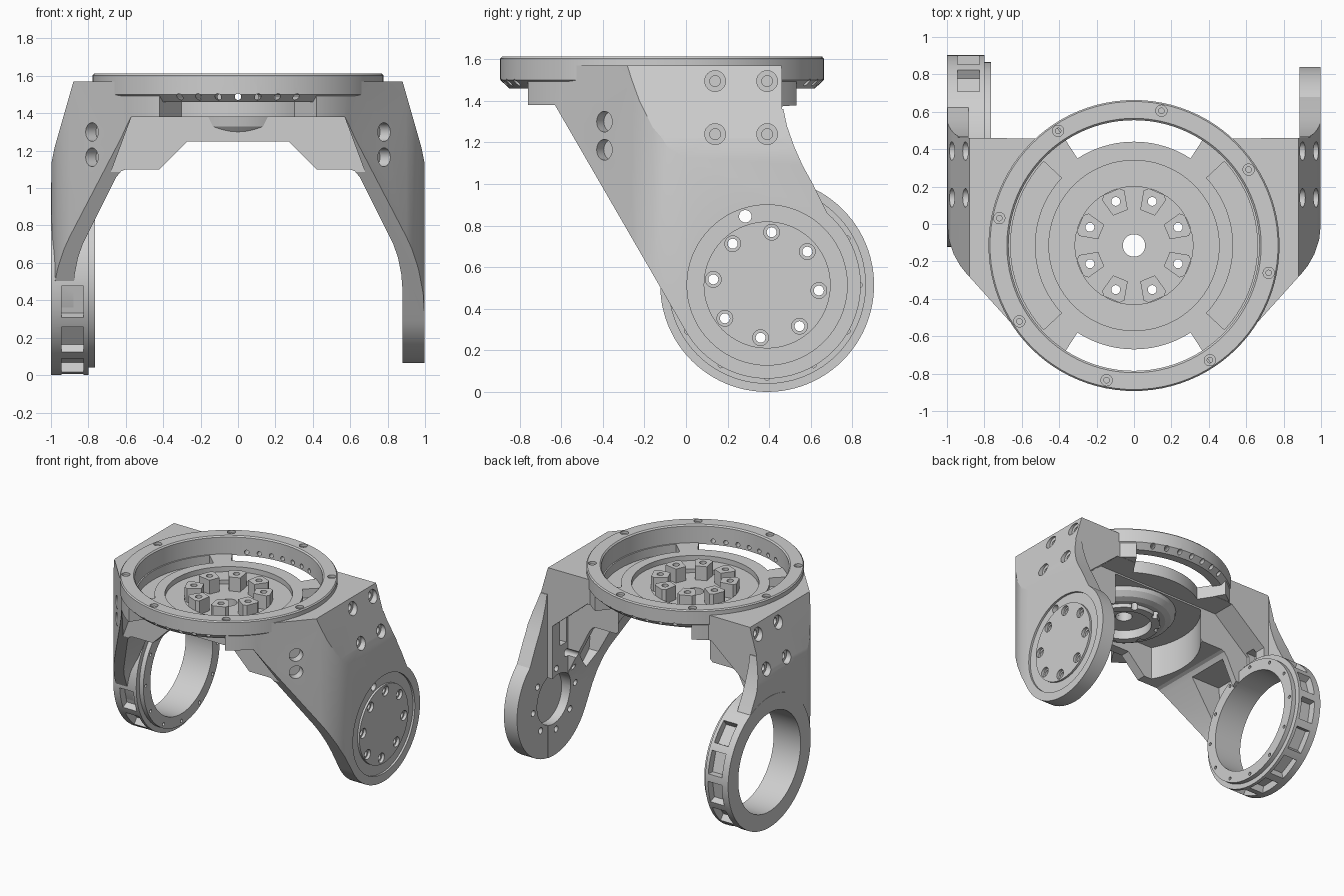
import bpy, bmesh
from math import sin, cos, pi, radians
from mathutils import Vector, Matrix

if "Cube" in bpy.data.objects:
    bpy.data.objects.remove(bpy.data.objects["Cube"])

grey = bpy.data.materials.new("machined_grey")
grey.use_nodes = True
grey.diffuse_color = (0.62, 0.62, 0.62, 1)
grey.node_tree.nodes["Principled BSDF"].inputs["Base Color"].default_value = (0.62, 0.62, 0.62, 1)

TABLE_Y = -0.115            # turntable axis
PIV_Y, PIV_Z = 0.39, 0.515  # pivot axis of the two arms


def finish(name, bm):
    bmesh.ops.recalc_face_normals(bm, faces=bm.faces)
    me = bpy.data.meshes.new(name)
    bm.to_mesh(me)
    bm.free()
    me.materials.append(grey)
    ob = bpy.data.objects.new(name, me)
    bpy.context.collection.objects.link(ob)
    return ob


def prism(name, pts, axis, lo, hi):
    """Extrude a 2D outline along an axis."""
    place = {"x": lambda a, b, t: (t, a, b), "y": lambda a, b, t: (a, t, b),
             "z": lambda a, b, t: (a, b, t)}[axis]
    bm = bmesh.new()
    low = [bm.verts.new(place(a, b, lo)) for a, b in pts]
    top = [bm.verts.new(place(a, b, hi)) for a, b in pts]
    bm.faces.new(low)
    bm.faces.new(top)
    n = len(pts)
    for i in range(n):
        j = (i + 1) % n
        bm.faces.new((low[i], low[j], top[j], top[i]))
    return finish(name, bm)


def arc(cx, cy, r, a0, a1, n):
    return [(cx + r * cos(radians(a0 + (a1 - a0) * i / n)),
             cy + r * sin(radians(a0 + (a1 - a0) * i / n))) for i in range(n + 1)]


def disc(name, cx, cy, r, axis, lo, hi, n=72):
    return prism(name, arc(cx, cy, r, 0, 360, n)[:-1], axis, lo, hi)


def sector(r0, r1, mid, half, lo, hi):
    return prism("cutter", arc(0, TABLE_Y, r0, mid - half, mid + half, 20)
                 + arc(0, TABLE_Y, r1, mid + half, mid - half, 20), "z", lo, hi)


def drill(start, direction, r, length, n=16):
    bm = bmesh.new()
    d = Vector(direction).normalized()
    m = Matrix.Translation(Vector(start) + d * length / 2) @ d.to_track_quat("Z", "Y").to_matrix().to_4x4()
    bmesh.ops.create_cone(bm, cap_ends=True, segments=n, radius1=r, radius2=r, depth=length, matrix=m)
    return finish("cutter", bm)


def lathe(name, profile, n=96):
    """Closed ring profile (radius, z) spun about the turntable axis."""
    bm = bmesh.new()
    rings = [[bm.verts.new((r * cos(2 * pi * i / n), TABLE_Y + r * sin(2 * pi * i / n), z))
              for r, z in profile] for i in range(n)]
    m = len(profile)
    for i in range(n):
        a, b = rings[i], rings[(i + 1) % n]
        for k in range(m):
            bm.faces.new((a[k], b[k], b[(k + 1) % m], a[(k + 1) % m]))
    return finish(name, bm)


def boolean(ob, cutters, op="DIFFERENCE", keep=False):
    bpy.context.view_layer.objects.active = ob
    for c in cutters:
        c.hide_render = True
        mod = ob.modifiers.new("cut", "BOOLEAN")
        mod.operation, mod.solver, mod.object = op, "EXACT", c
        bpy.ops.object.modifier_apply(modifier=mod.name)
        if not keep:
            bpy.data.objects.remove(c)


def mirror(half):
    return half + [(-a, b) for a, b in reversed(half)]


# Yoke: overlap of the front arch, the side outline and the top outline
arch = mirror([(0.27, 1.25), (0.42, 1.1), (0.6, 1.1), (0.625, 1.09), (0.65, 1.06), (0.83, 0.7), (0.855, 0.63),
               (0.873, 0.54), (0.88, 0.45), (0.88, -0.1), (0.998, -0.1), (0.998, 1.13), (0.98, 1.22), (0.88, 1.57)])
yoke = prism("yoke", arch, "y", -1.2, 1.2)
side = ([(-0.95, 1.7), (-0.95, 1.38), (-0.63, 1.38)] + arc(PIV_Y, PIV_Z, 0.45, 210, 410, 50)
        + [(0.61, 1.0), (0.56, 1.09), (0.52, 1.18), (0.485, 1.28), (0.465, 1.375), (0.7, 1.385), (0.7, 1.7)])
plan = mirror(arc(0, TABLE_Y, 0.77, 90, 48, 12)[1:] + [(0.884, 0.46), (0.884, 0.95), (1.05, 0.95),
              (1.05, 0.0), (0.999, 0.0), (0.99, -0.085), (0.965, -0.16), (0.93, -0.222), (0.9, -0.26)]
              + arc(0, TABLE_Y, 0.77, -36, -89, 16))
boolean(yoke, [prism("cutter", side, "x", -1.2, 1.2), prism("cutter", plan, "z", -0.5, 1.9)], "INTERSECT")

# Front recess, clearance round the hub, back relief, slots, bowl and shallow pockets
clearance = [(x, max(y, -0.385)) for x, y in arc(0, TABLE_Y, 0.555, -29, 209, 60)]
cuts = [prism("cutter", mirror([(0.57, 1.38), (0.86, 0.6)]), "y", -1, -0.46),
        prism("cutter", clearance, "z", 0.9, 1.36),
        prism("cutter", mirror([(0.54, 1.373), (0.84, 1.12), (0.84, 0.5)]), "y", 0.27, 0.7),
        sector(0.555, 0.95, 90, 33, 1.3, 1.8), sector(0.555, 0.95, 270, 33, 1.3, 1.8),
        disc("cutter", 0, TABLE_Y, 0.672, "z", 1.47, 1.8, 96),
        disc("cutter", 0, TABLE_Y, 0.455, "z", 1.43, 1.5),
        disc("cutter", 0, TABLE_Y, 0.315, "z", 1.40, 1.5),
        disc("cutter", 0, TABLE_Y, 0.06, "z", 1.2, 1.6, 32),
        sector(0.53, 0.66, 0, 43, 1.40, 1.5), sector(0.53, 0.66, 180, 43, 1.40, 1.5)]

for s in (1, -1):
    # Square back corners
    cuts.append(prism("cutter", [(s * 0.8, 0.462), (s * 1.1, 0.462), (s * 1.1, 1), (s * 0.8, 1)], "z", 1.36, 1.8))
    # Weight pockets on the inner faces of the arms
    x0, x1 = sorted((s * 0.6, s * 0.9))
    cuts.append(prism("cutter", [(-0.12, 1.06), (0.22, 1.06), (0.22, 0.82), (0.02, 0.63), (-0.08, 0.72)],
                      "x", x0, x1))
    cuts.append(prism("cutter", [(0.29, 1.14), (0.37, 1.14), (0.37, 0.93), (0.29, 0.93)], "x", x0, x1))
    # Counterbored side bolts
    for y in (0.14, 0.39):
        for z, x in ((1.495, 0.87), (1.24, 0.94)):
            cuts += [drill((s * x, y, z), (s, 0, 0), 0.05, 0.3, 24),
                     drill((s * (x - 0.08), y, z), (s, 0, 0), 0.026, 0.3)]
    # Bolts through the diagonal front walls
    for z in (1.3, 1.165):
        cuts.append(drill((s * 0.73, -0.355, z), (s * 0.81, -0.59, 0), 0.05, 0.5, 24))

# Left arm: ring groove, blind inner bore, bolt circle and locating hole
groove = prism("cutter", arc(PIV_Y, PIV_Z, 0.385, 0, 360, 72)[:-1], "x", 0.982, 1.1)
boolean(groove, [disc("cutter", PIV_Y, PIV_Z, 0.305, "x", 0.9, 1.2)])
cuts += [groove, disc("cutter", PIV_Y, PIV_Z, 0.2, "x", 0.8, 0.95, 48),
         drill((0.6, 0.285, 0.845), (1, 0, 0), 0.03, 0.6, 24)]
for i in range(8):
    a = radians(84 + 45 * i)
    y, z = PIV_Y - 0.005 + 0.255 * cos(a), PIV_Z + 0.255 * sin(a)
    cuts += [drill((0.6, y, z), (1, 0, 0), 0.024, 0.6), drill((0.975, y, z), (1, 0, 0), 0.038, 0.2, 24)]

# Right arm bore
cuts.append(disc("cutter", PIV_Y, PIV_Z, 0.39, "x", -1.2, -0.6))
boolean(yoke, cuts)

# Bearing ring on the right arm, with an inner lip and pockets round its rim
ring = disc("bearing_ring", PIV_Y, PIV_Z, 0.514, "x", -1.0, -0.8, 96)
boolean(ring, [disc("cutter", PIV_Y, PIV_Z, 0.475, "x", -0.85, -0.765, 96)], "UNION")
boolean(ring, [disc("cutter", PIV_Y, PIV_Z, 0.388, "x", -1.2, -0.6)])
pockets = []
for i in range(9):
    a = radians(194 + 26 * i)
    c, s = cos(a), sin(a)
    pts = [(PIV_Y + r * c - t * s, PIV_Z + r * s + t * c)
           for r, t in ((0.455, -0.075), (0.455, 0.075), (0.58, 0.105), (0.58, -0.105))]
    pockets.append(prism("cutter", pts, "x", -0.945, -0.825))
boolean(yoke, pockets, keep=True)
boolean(ring, pockets)
boolean(ring, [drill((-0.82, PIV_Y + 0.445 * cos(i * pi / 6), PIV_Z + 0.445 * sin(i * pi / 6)), (1, 0, 0),
                     0.013, 0.2, 12) for i in range(12)])

# Turntable rim with top bolts and radial holes front and back
rim = lathe("turntable_rim", [(0.67, 1.46), (0.735, 1.46), (0.778, 1.5), (0.778, 1.603),
                              (0.77, 1.612), (0.68, 1.612), (0.67, 1.602)])
holes = []
for i in range(8):
    a = radians(78.5 + 45 * i)
    x, y = 0.735 * cos(a), TABLE_Y + 0.735 * sin(a)
    holes += [drill((x, y, 1.592), (0, 0, 1), 0.03, 0.1, 20), drill((x, y, 1.56), (0, 0, 1), 0.015, 0.1, 12)]
for mid in (90, 270):
    for k in range(-3, 4):
        a = radians(mid + 8 * k)
        holes.append(drill((0.6 * cos(a), TABLE_Y + 0.6 * sin(a), 1.488), (cos(a), sin(a), 0), 0.017, 0.3, 12))
boolean(rim, holes)

# Lower hub under the bowl
hub = lathe("lower_hub", [(0.06, 1.38), (0.38, 1.38), (0.37, 1.33), (0.34, 1.295), (0.3, 1.28), (0.26, 1.28),
                          (0.26, 1.25), (0.2, 1.25), (0.2, 1.32), (0.06, 1.32)])

# Eight drilled bosses around the hub
parts = [yoke, ring, rim, hub]
for i in range(8):
    a = radians(22.5 + 45 * i)
    c, s = cos(a), sin(a)
    pts = [(r * c - t * s, TABLE_Y + r * s + t * c)
           for r, t in ((0.19, -0.042), (0.19, 0.042), (0.29, 0.065), (0.312, 0.045), (0.312, -0.045), (0.29, -0.065))]
    boss = prism("hub_boss", pts, "z", 1.39, 1.51)
    bore = drill((0.255 * c, TABLE_Y + 0.255 * s, 1.1), (0, 0, 1), 0.024, 0.6)
    boolean(yoke, [bore], keep=True)
    boolean(hub, [bore], keep=True)
    boolean(boss, [bore])
    parts.append(boss)

# Smooth the round surfaces, keep the machined edges crisp
bpy.ops.object.select_all(action="DESELECT")
for ob in parts:
    ob.select_set(True)
bpy.context.view_layer.objects.active = yoke
bpy.ops.object.shade_smooth_by_angle(angle=radians(20))
